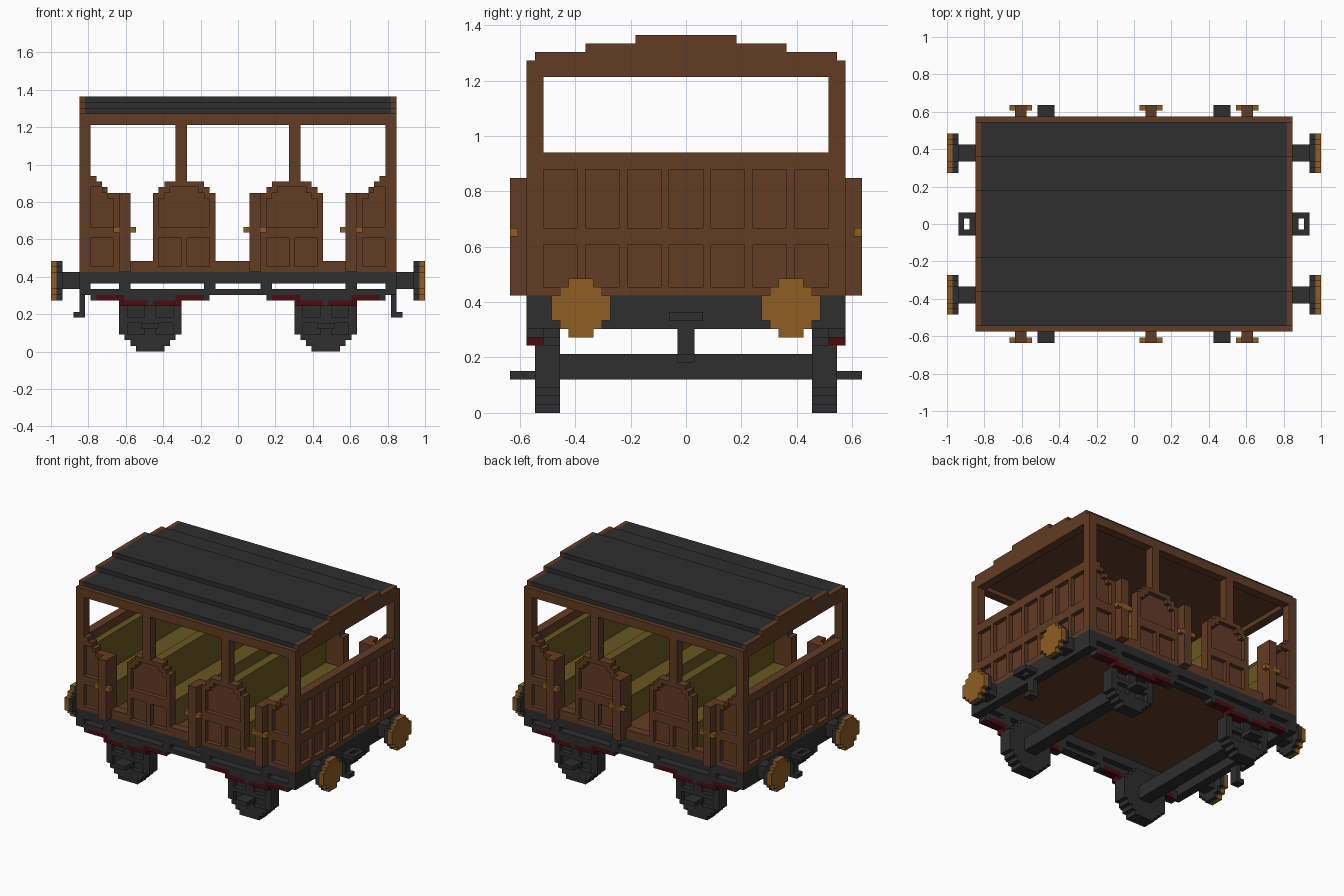
import bpy, bmesh
from mathutils import Vector

cube = bpy.data.objects.get("Cube")
if cube:
    bpy.data.objects.remove(cube, do_unlink=True)

U = 1 / 33  # block size; all dimensions below are in blocks


def material(name, rgb):
    lin = [((c / 255 + 0.055) / 1.055) ** 2.4 if c > 10 else c / 255 / 12.92 for c in rgb]
    m = bpy.data.materials.new(name)
    m.use_nodes = True
    m.diffuse_color = (*lin, 1)
    m.node_tree.nodes["Principled BSDF"].inputs["Base Color"].default_value = (*lin, 1)
    return m


WOOD = material("brown wood", (97, 60, 36))
IRON = material("dark iron", (46, 46, 46))
BRASS = material("brass", (144, 93, 34))
SEAT = material("olive seat", (104, 86, 33))
RED = material("dark red", (74, 11, 15))


def finish(name, bm, mat):
    bmesh.ops.recalc_face_normals(bm, faces=bm.faces)
    bmesh.ops.scale(bm, vec=(U, U, U), verts=bm.verts)
    me = bpy.data.meshes.new(name)
    bm.to_mesh(me)
    bm.free()
    me.materials.append(mat)
    ob = bpy.data.objects.new(name, me)
    bpy.context.collection.objects.link(ob)
    return ob


def add_prism(bm, outline, axis, a, b):
    """Extrude an outline along x (outline is y,z) or along y (outline is x,z)."""
    def pt(p, d):
        return (d, p[0], p[1]) if axis == 'x' else (p[0], d, p[1])
    face = bm.faces.new([bm.verts.new(pt(p, a)) for p in outline])
    new = bmesh.ops.extrude_face_region(bm, geom=[face])["geom"]
    vec = Vector(pt((0, 0), b - a))
    bmesh.ops.translate(bm, vec=vec, verts=[v for v in new if isinstance(v, bmesh.types.BMVert)])


def rect(x0, x1, z0, z1):
    return [(x0, z0), (x1, z0), (x1, z1), (x0, z1)]


def boxes(name, mat, *dims):
    """Join boxes given as (x0, x1, y0, y1, z0, z1)."""
    bm = bmesh.new()
    for x0, x1, y0, y1, z0, z1 in dims:
        add_prism(bm, rect(x0, x1, z0, z1), 'y', y0, y1)
    return finish(name, bm, mat)


def prism(name, mat, outline, axis, a, b):
    bm = bmesh.new()
    add_prism(bm, outline, axis, a, b)
    return finish(name, bm, mat)


def stepped(c, z0, rows):
    """Symmetric stepped outline from (half width, height) rows, bottom up."""
    right, z = [], z0
    for hw, h in rows:
        right += [(hw, z), (hw, z + h)]
        z += h
    return [(c + x, y) for x, y in right] + [(c - x, y) for x, y in reversed(right)]


def carve(ob, outlines, axis, a, b):
    """Cut recessed panels out of a part."""
    bm = bmesh.new()
    for o in outlines:
        add_prism(bm, o, axis, a, b)
    cutter = finish("panel_cutter", bm, ob.data.materials[0])
    cutter.hide_render = True
    mod = ob.modifiers.new("panels", 'BOOLEAN')
    mod.operation, mod.solver, mod.object = 'DIFFERENCE', 'EXACT', cutter
    bpy.context.view_layer.objects.active = ob
    bpy.ops.object.modifier_apply(modifier=mod.name)
    bpy.data.objects.remove(cutter, do_unlink=True)


# ---- Roof: stepped dark layers over a brown ceiling
prism("roof", IRON, stepped(0, 41.5, [(18, 1.5), (12, 1), (6, 1)]), 'x', -27, 27)
boxes("ceiling", WOOD, (-27, 27, -18, 18, 41, 41.5))
boxes("floor", WOOD, (-26, 26, -17, 17, 14, 15))

# ---- End walls, gables, buffers and couplings
for s, side in ((-1, "right"), (1, "left")):
    wall = prism(side + "_end_wall", WOOD, rect(-19, 19, 14, 31), 'x', s * 26, s * 28)
    cuts = []
    for i in range(7):
        y = -17 + 5 * i
        cuts += [rect(y, y + 4, 15, 20), rect(y, y + 4, 22, 29)]
    carve(wall, cuts, 'x', s * 27, s * 29)
    prism(side + "_gable", WOOD,
          stepped(0, 40, [(19, 2), (18, 1), (12, 1), (6, 1)]), 'x', s * 27, s * 28)
    boxes(side + "_end_header", WOOD, (s * 26, s * 27, -19, 19, 40, 41))
    boxes(side + "_end_beam", IRON, (s * 26, s * 28, -19, 19, 10, 14))

    for t, pos in ((-1, "front"), (1, "back")):
        c = 12.5 * t
        disc = stepped(c, 9, [(1.5, 1), (2.5, 1), (3.5, 3), (2.5, 1), (1.5, 1)])
        prism(f"{side}_{pos}_buffer_face", BRASS, disc, 'x', s * 32, s * 33)
        prism(f"{side}_{pos}_buffer_back", IRON, disc, 'x', s * 31, s * 32)
        boxes(f"{side}_{pos}_buffer_shaft", IRON, (s * 28, s * 31, c - 1.5, c + 1.5, 11, 14))

    boxes(side + "_coupling_ring", IRON,
          (s * 28, s * 29, -2, 2, 11, 12), (s * 30, s * 31, -2, 2, 11, 12),
          (s * 29, s * 30, -2, -1, 11, 12), (s * 29, s * 30, 1, 2, 11, 12))
    boxes(side + "_coupling_hook", IRON,
          (s * 27, s * 28, -1, 1, 6, 10), (s * 27, s * 29, -1, 1, 6, 7))

# ---- Long sides
for t, pos in ((-1, "front"), (1, "back")):
    inner, face, out = 17 * t, 19 * t, 20 * t
    boxes(pos + "_header", WOOD, (-27, 27, inner, face, 40, 42))
    boxes(pos + "_posts", WOOD,
          (-28, -26, inner, face, 31, 40), (26, 28, inner, face, 31, 40),
          (-11, -9, inner, face, 30, 40), (9, 11, inner, face, 30, 40))
    boxes(pos + "_sill", WOOD, (-19, -15, inner, face, 14, 16),
          (-4, 2, inner, face, 14, 16), (15, 19, inner, face, 14, 16))

    for s, side in ((-1, "right"), (1, "left")):
        # arched middle panel
        c = 9.5 * s
        panel = prism(f"{pos}_{side}_arched_panel", WOOD,
                      stepped(c, 14, [(5.5, 14), (4.5, 1), (3.5, 1)]), 'y', inner, face)
        carve(panel, [stepped(c, 22, [(4.5, 5), (3.5, 1), (2.5, 1)]),
                      rect(c - 4.5, c - 0.5, 15, 20), rect(c + 0.5, c + 4.5, 15, 20)],
              'y', 18 * t, out)
        # corner panel stepping up to the post
        edge = [(28, 14), (21, 14), (21, 28), (23, 28), (23, 29), (24, 29),
                (24, 30), (25, 30), (25, 31), (28, 31)]
        inset = [(26, 22), (22, 22), (22, 27), (23, 27), (23, 28), (24, 28),
                 (24, 29), (26, 29)]
        corner = prism(f"{pos}_{side}_corner_panel", WOOD,
                       [(s * x, z) for x, z in edge], 'y', inner, face)
        carve(corner, [[(s * x, z) for x, z in inset], rect(s * 22, s * 26, 15, 20)],
              'y', 18 * t, out)

    # open door leaves seen edge-on, with knobs on both sides
    for i, x in enumerate((-20, 3, 20)):
        boxes(f"{pos}_door_leaf_{i + 1}", WOOD, (x - 1, x + 1, inner, 21 * t, 14, 28))
        boxes(f"{pos}_door_knob_{i + 1}", BRASS, (x - 2, x + 2, 20 * t, 21 * t, 21, 22))

    # underframe side: beam, lower rail and struts between them
    boxes(pos + "_side_frame", IRON,
          (-26, 26, inner, face, 12, 14), (-26, 26, inner, face, 10, 11),
          *[(x - 1, x + 1, inner, face, 11, 12) for x in (-20, -5, 5, 20)])

    # wheels, springs and axle boxes
    for s, side in ((-1, "right"), (1, "left")):
        c, tag = 15.5 * s, f"{pos}_{side}"
        disc = stepped(c, 0, [(2.5, 1), (3.5, 1), (4.5, 1), (5.5, 5), (4.5, 1), (3.5, 1), (2.5, 1)])
        wheel = prism(tag + "_wheel", IRON, disc, 'y', 15 * t, 18 * t)
        carve(wheel, [rect(c + a, c + a + 3, z, z + 2)
                      for a in (-4, 1) for z in (3, 6)], 'y', 17 * t, out)
        boxes(tag + "_axle_box", IRON, (c - 1.5, c + 1.5, 18 * t, 21 * t, 4, 5),
              (c - 0.5, c + 0.5, 17 * t, 19 * t, 8, 10))
        for d, half in ((-1, "a"), (1, "b")):
            boxes(f"{tag}_spring_{half}", RED,
                  (c + d * 4.5, c + d * 9.5, inner, face, 9, 10),
                  (c + d * 0.5, c + d * 5.5, inner, face, 8, 9))
            boxes(f"{tag}_spring_hanger_{half}", IRON,
                  (c + d * 9.5, c + d * 10.5, inner, face, 9, 10),
                  (c + d * 0.5, c + d * 4.5, inner, face, 9, 10))

# ---- Axles and benches
for s, side in ((-1, "right"), (1, "left")):
    c = 15.5 * s
    boxes(side + "_axle", IRON, (c - 1.5, c + 1.5, -15, 15, 4, 7))
    m = 9.5 * s
    boxes(side + "_double_bench", SEAT, (m - 5, m + 5, -17, 17, 15, 21),
          (m - 1, m + 1, -17, 17, 21, 29))
    boxes(side + "_end_bench", SEAT, (s * 20, s * 26, -17, 17, 15, 21),
          (s * 24.5, s * 26, -17, 17, 21, 29))
